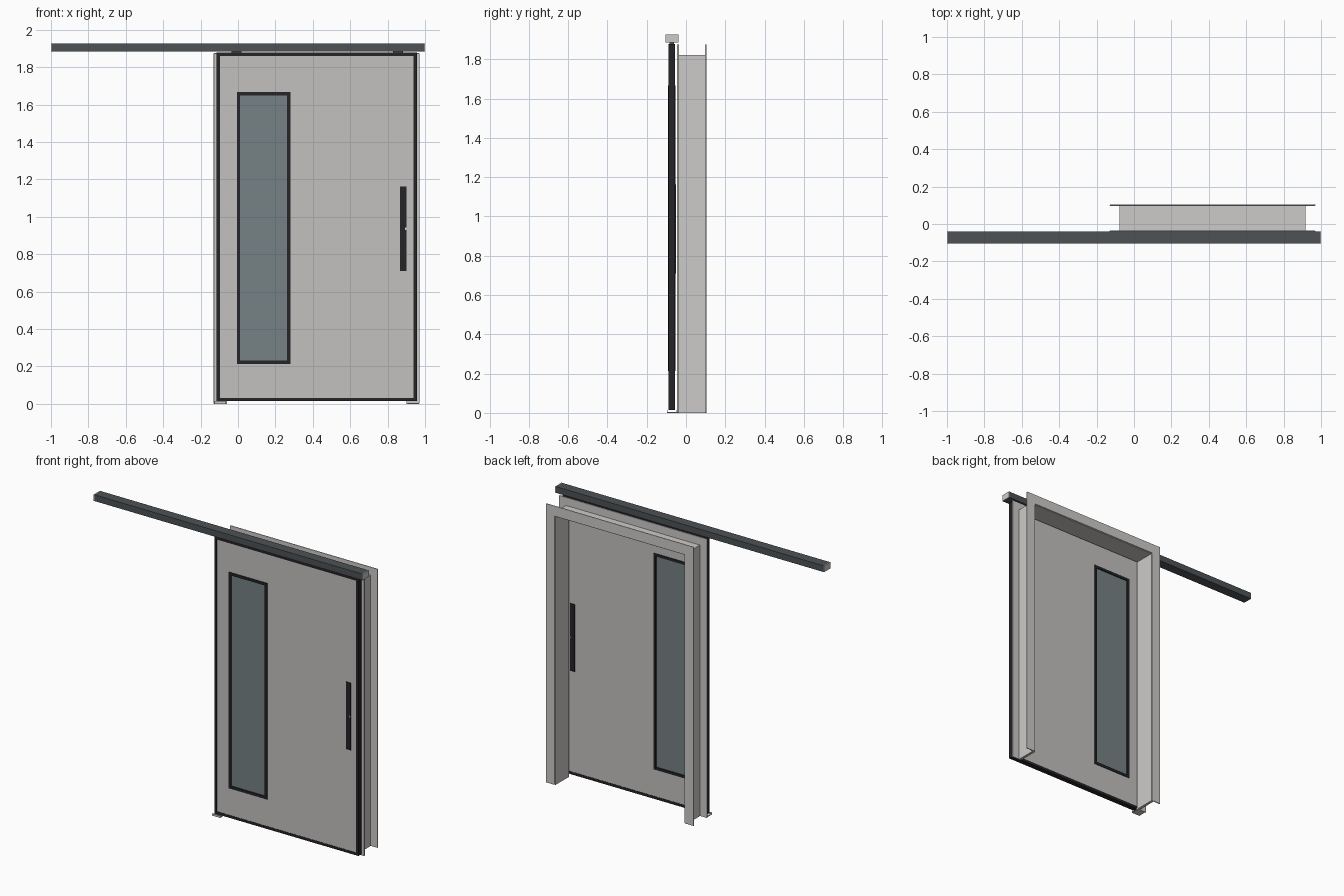
import bpy
import bmesh

cube = bpy.data.objects.get("Cube")
if cube:
    bpy.data.objects.remove(cube, do_unlink=True)


def material(name, rgb):
    m = bpy.data.materials.new(name)
    m.use_nodes = True
    m.diffuse_color = (*rgb, 1)
    m.node_tree.nodes["Principled BSDF"].inputs["Base Color"].default_value = (*rgb, 1)
    return m


PANEL = material("warm grey panel", (0.55, 0.535, 0.52))
TRIM = material("pale grey trim", (0.61, 0.6, 0.585))
BLACK = material("black edging", (0.018, 0.018, 0.022))
RAIL = material("dark slate rail", (0.075, 0.085, 0.09))
GLASS = material("smoky glass", (0.18, 0.22, 0.23))


def finish(name, bm, mat, bevel=0):
    bmesh.ops.recalc_face_normals(bm, faces=bm.faces)
    mesh = bpy.data.meshes.new(name)
    bm.to_mesh(mesh)
    bm.free()
    mesh.materials.append(mat)
    obj = bpy.data.objects.new(name, mesh)
    bpy.context.collection.objects.link(obj)
    if bevel:
        mod = obj.modifiers.new("soft edge", "BEVEL")
        mod.width = bevel
        mod.segments = 2
    return obj


def box(name, x, y, z, mat, bevel=0):
    """Box from (low, high) pairs on each axis."""
    bm = bmesh.new()
    bmesh.ops.create_cube(bm, size=1)
    for v in bm.verts:
        v.co = [(lo + hi) / 2 + c * (hi - lo) for c, (lo, hi) in zip(v.co, (x, y, z))]
    return finish(name, bm, mat, bevel)


def ring(name, outer, inner, y, mat, is_open=False, bevel=0):
    """Mitred rectangular frame; outer and inner are (x0, x1, z0, z1)."""
    bm = bmesh.new()

    def loop(r, depth):
        x0, x1, z0, z1 = r
        return [bm.verts.new((a, depth, b)) for a, b in
                ((x0, z0), (x1, z0), (x1, z1), (x0, z1))]

    of, ob = loop(outer, y[0]), loop(outer, y[1])
    nf, nb = loop(inner, y[0]), loop(inner, y[1])
    for i in range(1 if is_open else 0, 4):
        j = (i + 1) % 4
        for a, b in ((of, nf), (ob, nb), (of, ob), (nf, nb)):
            bm.faces.new((a[i], a[j], b[j], b[i]))
    if is_open:
        for i in (0, 1):
            bm.faces.new((of[i], nf[i], nb[i], ob[i]))
    return finish(name, bm, mat, bevel)


def shrink(r, d):
    return (r[0] + d, r[1] - d, r[2] + d, r[3] - d)


# Door leaf: edging, panel with an opening, window frame and glass
leaf = (-0.115, 0.957, 0.014, 1.878)
window = (-0.006, 0.28, 0.213, 1.666)
ring("leaf_edging", leaf, shrink(leaf, 0.018), (-0.088, -0.055), BLACK)
ring("leaf_panel", shrink(leaf, 0.018), shrink(window, 0.01), (-0.0865, -0.0565), PANEL)
ring("window_frame", window, shrink(window, 0.018), (-0.091, -0.0525), BLACK)
w = shrink(window, 0.016)
box("window_glass", w[:2], (-0.084, -0.059), w[2:], GLASS)

# Flush pulls on both faces, each with a sunken slot
for side, y in (("front", (-0.091, -0.086)), ("back", (-0.057, -0.052))):
    pull = (0.866, 0.901, 0.71, 1.162)
    slot = shrink(pull, 0.009)
    ring(side + "_pull_rim", pull, slot, y, BLACK)
    mid = (y[0] + 0.0015, y[1] - 0.0015)
    box(side + "_pull_slot", slot[:2], mid, slot[2:], BLACK)
    box(side + "_pull_stud", (0.894, 0.9), (y[0] - 0.0005, y[1] + 0.0005),
        (0.93, 0.942), TRIM)

# Wall lining around the opening
centre, top = 0.42, 1.822


def opening(half, height):
    return (centre - half, centre + half, 0, height)


ring("jamb_lining", opening(0.498, top), opening(0.48, top - 0.018),
     (-0.04, 0.1), TRIM, is_open=True)

# Casing on each wall face
for side, y in (("front", (-0.046, -0.036)), ("back", (0.097, 0.105))):
    ring(side + "_casing", opening(0.55, 1.875), opening(0.484, top - 0.014), y,
         TRIM, is_open=True, bevel=0.003)

# Top rail with end caps
box("top_rail", (-0.995, 0.995), (-0.105, -0.039), (1.885, 1.927), RAIL)
for side, x in (("right", (-1, -0.995)), ("left", (0.995, 1))):
    box(side + "_rail_cap", x, (-0.105, -0.039), (1.885, 1.927), TRIM)

# Hangers between leaf and rail
for side, x in (("right", -0.008), ("left", 0.855)):
    box(side + "_hanger", (x - 0.027, x + 0.027), (-0.084, -0.06), (1.876, 1.886), RAIL)

# Floor guide under the leaf
box("floor_guide", (-0.125, -0.065), (-0.097, -0.04), (0, 0.005), TRIM)
for side, y in (("front", (-0.097, -0.093)), ("back", (-0.052, -0.048))):
    box(side + "_guide_lip", (-0.125, -0.065), y, (0.005, 0.014), TRIM)
